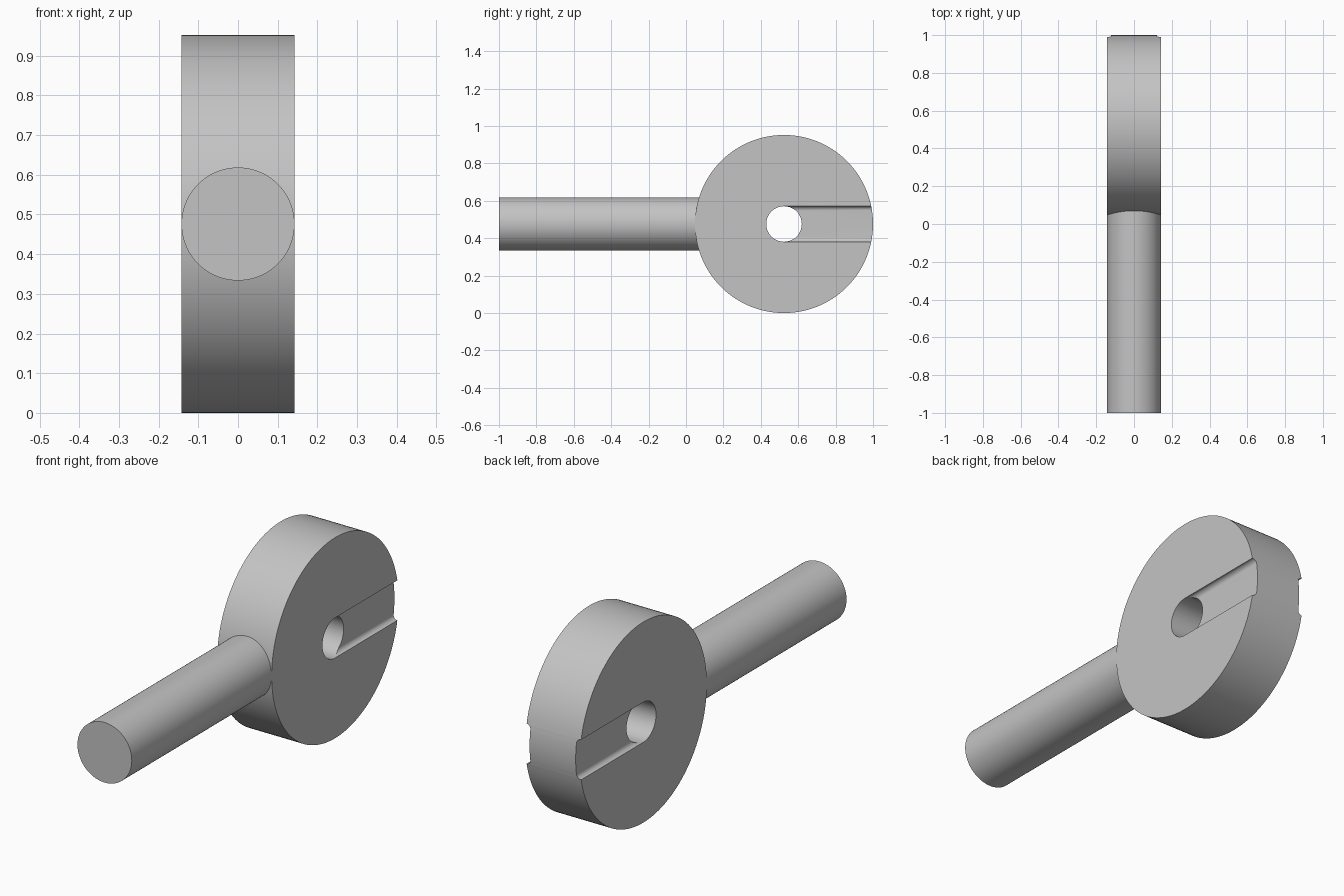
import bpy, bmesh, math
from mathutils import Matrix, Vector

cube = bpy.data.objects.get("Cube")
if cube:
    bpy.data.objects.remove(cube, do_unlink=True)

DISC_R, HALF, HOLE_R = 0.476, 0.143, 0.095
CENTRE = Vector((0, 0.524, DISC_R))
DEPTH = 0.022      # groove depth, also its corner radius

grey = bpy.data.materials.new("plain_grey")
colour = (0.55, 0.55, 0.55, 1)
grey.use_nodes = True
grey.diffuse_color = colour
grey.node_tree.nodes["Principled BSDF"].inputs["Base Color"].default_value = colour


def add_object(name, bm):
    bmesh.ops.recalc_face_normals(bm, faces=bm.faces)
    mesh = bpy.data.meshes.new(name)
    bm.to_mesh(mesh)
    bm.free()
    mesh.materials.append(grey)
    obj = bpy.data.objects.new(name, mesh)
    bpy.context.collection.objects.link(obj)
    return obj


def cylinder(name, radius, length, centre, axis, sides):
    bm = bmesh.new()
    turn = Matrix.Rotation(math.pi / 2, 4, axis)
    bmesh.ops.create_cone(bm, cap_ends=True, segments=sides, radius1=radius,
                          radius2=radius, depth=length,
                          matrix=Matrix.Translation(centre) @ turn)
    return add_object(name, bm)


def groove_cutter(side):
    # Flat floor with rounded corners, swept from the hole out past the rim
    arc = [math.pi / 2 * i / 8 for i in range(9)]
    half = [(HALF - DEPTH * math.cos(a), HOLE_R - DEPTH + DEPTH * math.sin(a))
            for a in arc] + [(HALF + 0.1, HOLE_R)]
    outline = half + [(x, -z) for x, z in reversed(half)]
    bm = bmesh.new()
    face = bm.faces.new([bm.verts.new(CENTRE + Vector((side * x, 0, z)))
                         for x, z in outline])
    swept = bmesh.ops.extrude_face_region(bm, geom=[face])["geom"]
    bmesh.ops.translate(bm, vec=(0, 0.6, 0),
                        verts=[v for v in swept if isinstance(v, bmesh.types.BMVert)])
    return add_object("groove_cutter", bm)


def smooth(obj):
    bpy.ops.object.select_all(action="DESELECT")
    obj.select_set(True)
    bpy.context.view_layer.objects.active = obj
    bpy.ops.object.shade_smooth_by_angle(angle=math.radians(25))


# Disc with a through hole and a groove on each face
disc = cylinder("disc_head", DISC_R, 2 * HALF, CENTRE, "Y", 128)
cutters = [cylinder("hole_cutter", HOLE_R, 1, CENTRE, "Y", 64),
           groove_cutter(1), groove_cutter(-1)]
bpy.context.view_layer.objects.active = disc
for cutter in cutters:
    cutter.hide_render = True
    cut = disc.modifiers.new("cut", "BOOLEAN")
    cut.operation = "DIFFERENCE"
    cut.solver = "EXACT"
    cut.object = cutter
    bpy.ops.object.modifier_apply(modifier=cut.name)
    bpy.data.objects.remove(cutter, do_unlink=True)
smooth(disc)

# Round handle running into the rim of the disc
START, END = -1, 0.1
handle = cylinder("handle", HALF - 0.0005, END - START,
                  Vector((0, (START + END) / 2, DISC_R)), "X", 96)
smooth(handle)
